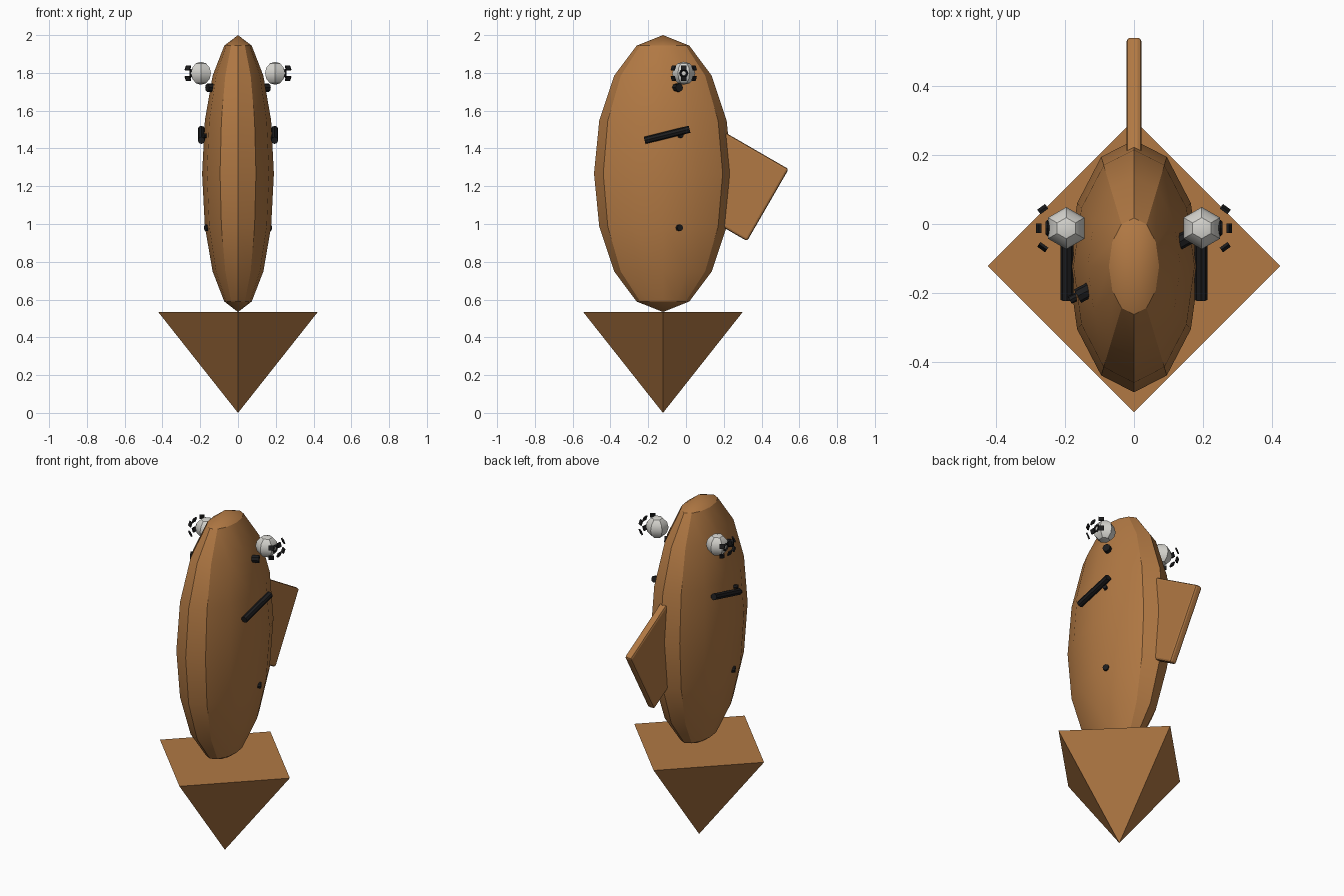
import bpy
from math import radians, pi
from mathutils import Euler

cube = bpy.data.objects.get("Cube")
if cube:
    bpy.data.objects.remove(cube, do_unlink=True)


def material(name, color):
    m = bpy.data.materials.new(name)
    m.use_nodes = True
    m.diffuse_color = (*color, 1)
    m.node_tree.nodes["Principled BSDF"].inputs["Base Color"].default_value = (*color, 1)
    return m


BROWN = material("warm brown", (0.44, 0.19, 0.057))
BLACK = material("soft black", (0.012, 0.012, 0.013))
WHITE = material("off white", (0.68, 0.67, 0.63))


def finish(name, mat, scale=(1, 1, 1), smooth=False):
    """Name, scale and colour the primitive that was just added."""
    ob = bpy.context.object
    ob.name = name
    ob.scale = scale
    ob.data.materials.append(mat)
    bpy.ops.object.transform_apply(location=False, rotation=False, scale=True)
    if smooth:
        bpy.ops.object.shade_smooth_by_angle(angle=radians(30))
    return ob


def box(name, mat, size, location, rotation):
    bpy.ops.mesh.primitive_cube_add(size=1, location=location, rotation=rotation)
    return finish(name, mat, size)


def rod(name, radius, length, location, rotation, sides=8):
    bpy.ops.mesh.primitive_cylinder_add(vertices=sides, radius=radius, depth=length,
                                        location=location, rotation=rotation)
    return finish(name, BLACK, smooth=True)


AXIS_Y = -0.122

# Flattened egg-shaped body
bpy.ops.mesh.primitive_uv_sphere_add(segments=12, ring_count=8, radius=1,
                                     location=(0, AXIS_Y, 1.267))
finish("body", BROWN, (0.19, 0.365, 0.733), smooth=True)

# Inverted pyramid the body stands on
bpy.ops.mesh.primitive_cone_add(vertices=4, radius1=0, radius2=0.423, depth=0.535,
                                location=(0, AXIS_Y, 0.2675))
finish("pyramid_base", BROWN)

# Tilted square tail fin
fin = box("tail_fin", BROWN, (0.044, 0.44, 0.44), (0, 0.243, 1.21), (radians(-30), 0, 0))
bevel = fin.modifiers.new("rounded_edges", "BEVEL")
bevel.width = 0.012
bevel.segments = 2

# Slanted rods running through the body, showing only at their ends
for name, z, radius, length in (("upper_rod", 1.722, 0.022, 0.37),
                                ("middle_rod", 1.468, 0.012, 0.42),
                                ("lower_rod", 0.98, 0.018, 0.39)):
    rod(name, radius, length, (0, AXIS_Y, z), (0, pi / 2, radians(28)))

for side, s in (("left", 1), ("right", -1)):
    # Side bar rising towards the back
    rod(side + "_bar", 0.019, 0.245, (s * 0.194, -0.1, 1.472), (radians(-76), 0, 0))

    # Eyeball and pupil ring
    ex, ey, ez = s * 0.196, -0.012, 1.798
    bpy.ops.mesh.primitive_uv_sphere_add(segments=6, ring_count=6, radius=0.061,
                                         location=(ex, ey, ez))
    finish(side + "_eye", WHITE, smooth=True)
    bpy.ops.mesh.primitive_torus_add(major_segments=8, minor_segments=4, major_radius=0.018,
                                     minor_radius=0.006, location=(ex + s * 0.054, ey, ez),
                                     rotation=(0, pi / 2, 0))
    finish(side + "_pupil_ring", BLACK)

    # Two rows of small plates arched around the outside of the eye
    for row in (-1, 1):
        for col in (-1, 0, 1):
            loc = (ex + s * (0.08 - 0.012 * abs(col)), ey + col * 0.055, ez + row * 0.028)
            rot = Euler((0, -s * row * radians(20), s * col * radians(54)), "XYZ")
            box(side + "_eye_plate", BLACK, (0.008, 0.028, 0.026), loc, rot)
